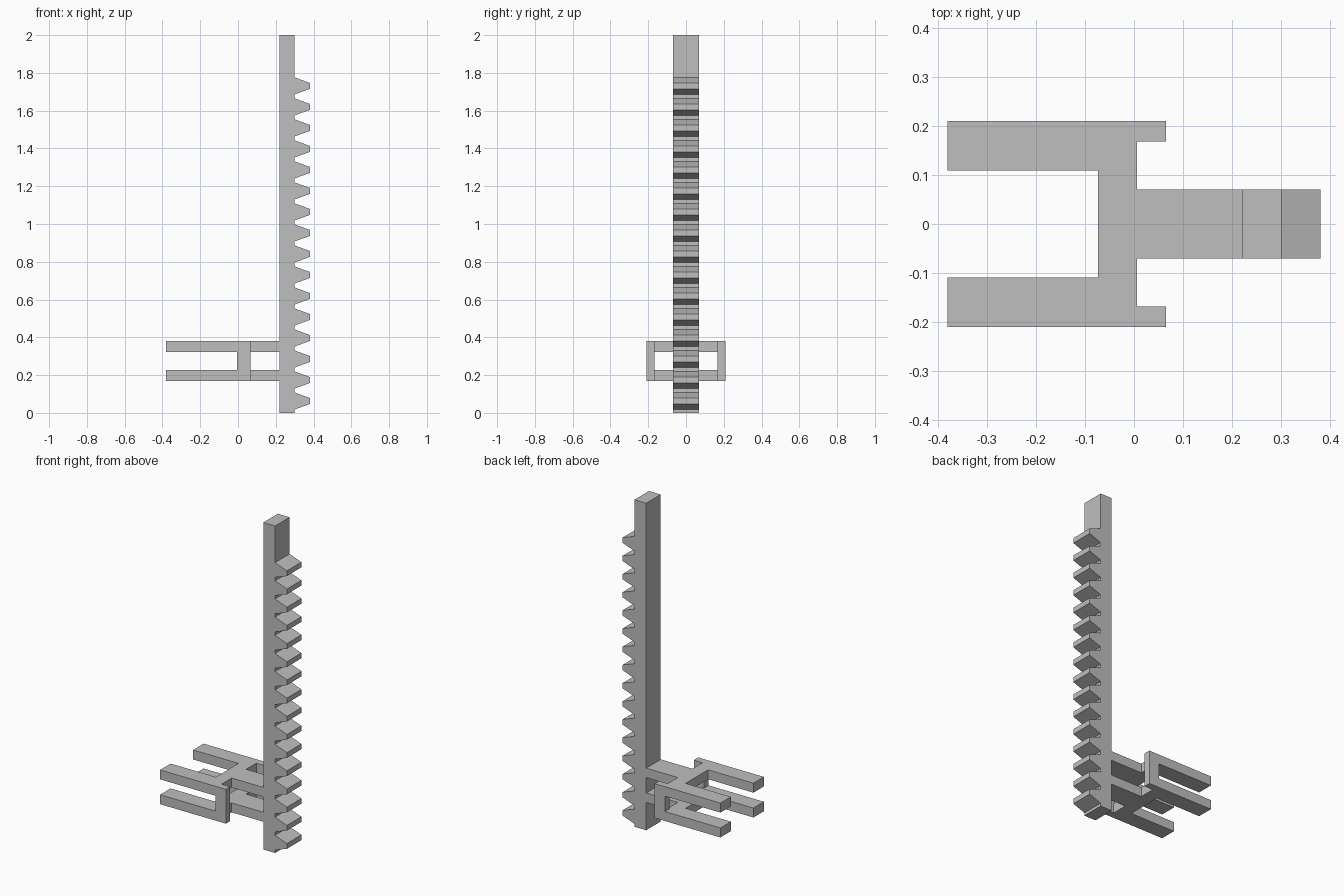
import bpy
import bmesh
from mathutils import Vector

cube = bpy.data.objects.get("Cube")
if cube:
    bpy.data.objects.remove(cube, do_unlink=True)

grey = bpy.data.materials.new("mid grey")
grey.use_nodes = True
colour = (0.52, 0.52, 0.52, 1)
grey.diffuse_color = colour
grey.node_tree.nodes["Principled BSDF"].inputs["Base Color"].default_value = colour


def prism(name, outline, depth):
    """Extrude a closed outline of 3D points along the depth vector."""
    mesh = bpy.data.meshes.new(name)
    bm = bmesh.new()
    face = bm.faces.new([bm.verts.new(p) for p in outline])
    grown = bmesh.ops.extrude_face_region(bm, geom=[face], use_keep_orig=True)
    verts = [g for g in grown["geom"] if isinstance(g, bmesh.types.BMVert)]
    bmesh.ops.translate(bm, vec=Vector(depth), verts=verts)
    bmesh.ops.recalc_face_normals(bm, faces=bm.faces)
    bm.to_mesh(mesh)
    bm.free()
    mesh.materials.append(grey)
    obj = bpy.data.objects.new(name, mesh)
    bpy.context.collection.objects.link(obj)
    return obj


# Toothed bar: one profile in the xz plane with evenly spaced teeth
BACK, ROOT, TIP = 0.22, 0.3, 0.38
HALF = 0.07
TEETH, PITCH, FIRST = 16, 0.1112, 0.063
profile = [(BACK, 0), (ROOT, 0)]
for i in range(TEETH):
    z = FIRST + i * PITCH
    profile += [(ROOT, z - 0.045), (TIP, z - 0.016),
                (TIP, z + 0.016), (ROOT, z + 0.045)]
profile += [(ROOT, 2), (BACK, 2)]
prism("toothed_bar", [(x, -HALF, z) for x, z in profile], (0, 2 * HALF, 0))

# Forked plates: half outline mirrored across y
LOW, HIGH, THICK = 0.17, 0.322, 0.058
half = [(BACK, HALF), (0.006, HALF), (0.006, 0.168), (0.065, 0.168),
        (0.065, 0.21), (-0.38, 0.21), (-0.38, 0.109), (-0.073, 0.109)]
outline = half + [(x, -y) for x, y in reversed(half)]
for name, z in (("lower_fork", LOW), ("upper_fork", HIGH)):
    prism(name, [(x, y, z) for x, y in outline], (0, 0, THICK))

# Side posts joining the two forks
for name, side in (("left_post", 1), ("right_post", -1)):
    corners = [(-0.005, 0.168), (0.065, 0.168), (0.065, 0.21), (-0.005, 0.21)]
    # Model's left is +x, so the posts are named by depth instead
    label = "back_post" if side > 0 else "front_post"
    prism(label, [(x, side * y, LOW + THICK) for x, y in corners],
          (0, 0, HIGH - LOW - THICK))
